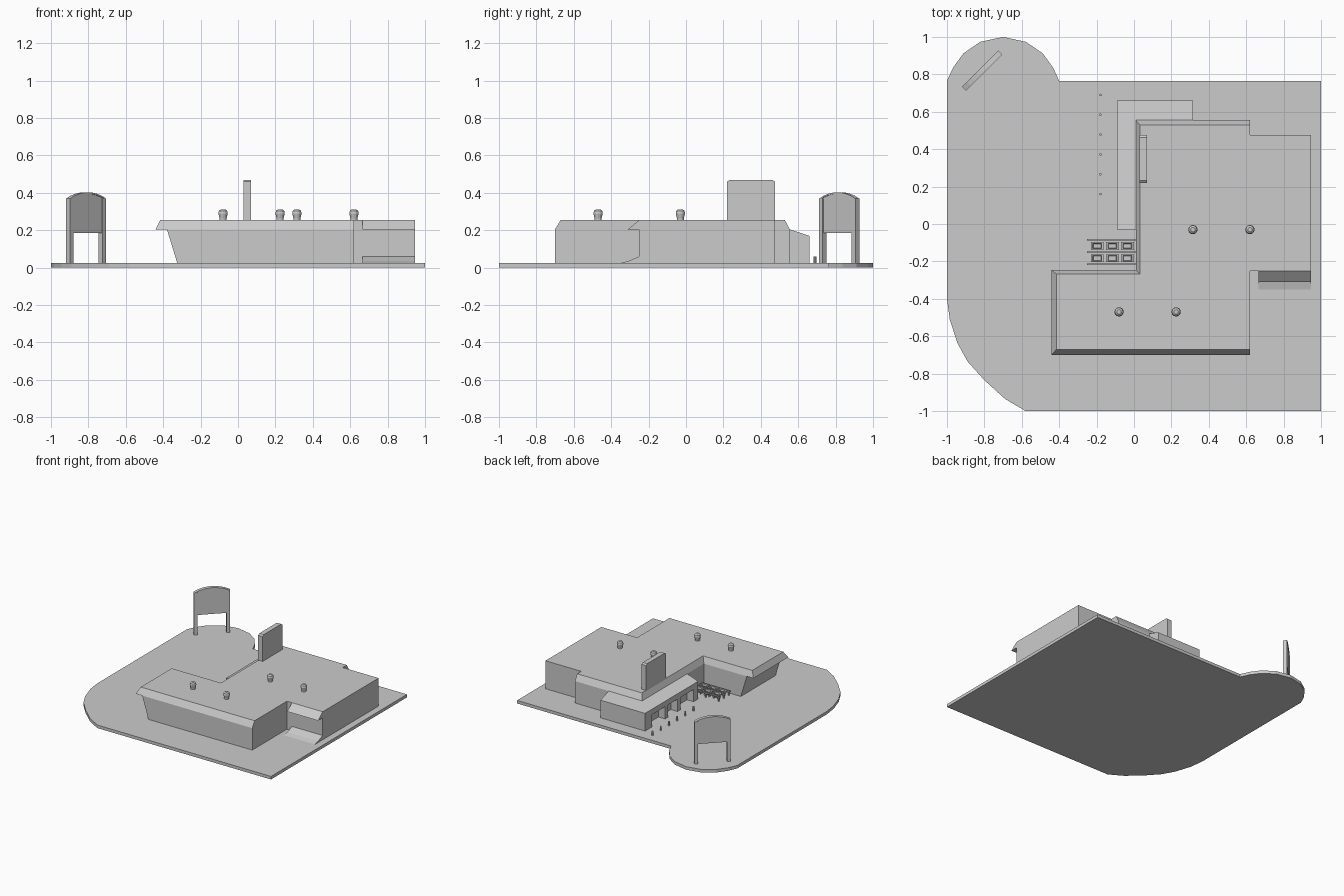
import bpy, bmesh, math
from mathutils import Matrix

if "Cube" in bpy.data.objects:
    bpy.data.objects.remove(bpy.data.objects["Cube"])

G = 0.025   # ground slab height
ROOF = 0.255


def finish(name, bm):
    bmesh.ops.recalc_face_normals(bm, faces=bm.faces)
    me = bpy.data.meshes.new(name)
    bm.to_mesh(me)
    bm.free()
    ob = bpy.data.objects.new(name, me)
    bpy.context.collection.objects.link(ob)
    return ob


def loft(name, rings, matrix=None):
    """Join equal-length rings of 3D points and cap both ends."""
    bm = bmesh.new()
    vs = [[bm.verts.new(p) for p in r] for r in rings]
    n = len(vs[0])
    bm.faces.new(vs[0])
    bm.faces.new(vs[-1])
    for a, b in zip(vs, vs[1:]):
        for i in range(n):
            j = (i + 1) % n
            bm.faces.new((a[i], a[j], b[j], b[i]))
    bmesh.ops.remove_doubles(bm, verts=bm.verts, dist=1e-5)
    if matrix:
        bm.transform(matrix)
    return finish(name, bm)


def prism_x(name, yz, x0, x1, matrix=None):
    return loft(name, [[(x, y, z) for y, z in yz] for x in (x0, x1)], matrix)


def box(name, x0, x1, y0, y1, z0, z1, matrix=None):
    return prism_x(name, [(y0, z0), (y1, z0), (y1, z1), (y0, z1)], x0, x1, matrix)


def lathe(name, x, y, profile, n):
    return loft(name, [[(x + r * math.cos(2 * math.pi * i / n),
                         y + r * math.sin(2 * math.pi * i / n), z) for i in range(n)]
                       for r, z in profile])


# Ground slab with a round lobe and a rounded corner
outline = [(1, -1), (1, 0.765), (-0.4, 0.765)]
outline += [(-0.7 + 0.3 * math.cos(math.radians(a)), 0.7 + 0.3 * math.sin(math.radians(a)))
            for a in (27, 45, 66, 90, 114, 135, 153)]
outline += [(-1, 0.765), (-1, -0.4), (-0.985, -0.51), (-0.945, -0.635), (-0.89, -0.735),
            (-0.8, -0.835), (-0.69, -0.935), (-0.58, -1)]
loft("ground_slab", [[(x, y, z) for x, y in outline] for z in (0, G)])


# Main building: leaning end wall, overhanging fascia, flat roof
def plan(left, front, back, inner_x, inner_y, z):
    return [(x, y, z) for x, y in (
        (left, front), (0.62, front), (0.62, -0.25), (0.945, -0.25), (0.945, 0.475),
        (0.62, 0.475), (0.62, back), (inner_x, back), (inner_x, inner_y), (left, inner_y))]


loft("main_building", [
    plan(-0.325, -0.7, 0.555, 0.01, -0.247, G),
    plan(-0.38, -0.7, 0.555, 0.01, -0.247, 0.205),
    plan(-0.44, -0.7, 0.555, 0.01, -0.247, 0.205),
    plan(-0.415, -0.67, 0.528, 0.032, -0.268, ROOF)])

# Loading dock awning and ramp
prism_x("dock_awning", [(-0.25, 0.205), (-0.31, 0.205), (-0.25, ROOF)], 0.665, 0.945)
prism_x("dock_ramp", [(-0.25, G), (-0.35, G), (-0.31, 0.035), (-0.25, 0.06)], 0.665, 0.945)

# Wrap-around entrance porch with lean-to roof
foot = [(-0.09, -0.03), (-0.09, 0.66), (0.315, 0.66), (0.315, 0.555), (0.01, 0.555), (0.01, -0.03)]
heights = [0.17, 0.17, 0.17, 0.205, 0.205, 0.205]
porch = loft("entrance_porch", [[(x, y, G) for x, y in foot],
                                [(x, y, h) for (x, y), h in zip(foot, heights)]])

# Entrance openings
for i, (y0, y1) in enumerate([(0.03, 0.2), (0.24, 0.36), (0.4, 0.57)]):
    cutter = box(f"opening_cutter_{i}", -0.15, -0.03, y0, y1, 0.01, 0.125)
    cutter.hide_render = True
    cutter.hide_viewport = True
    mod = porch.modifiers.new("opening", 'BOOLEAN')
    mod.object = cutter
    mod.operation = 'DIFFERENCE'
    mod.solver = 'EXACT'

# Upright roof panel with clipped corners
prism_x("roof_panel", [(0.22, 0.2), (0.475, 0.2), (0.475, 0.46), (0.462, 0.47),
                       (0.233, 0.47), (0.22, 0.46)], 0.03, 0.07)

# Roof vents
for i, (x, y) in enumerate([(-0.08, -0.47), (0.225, -0.47), (0.315, -0.03), (0.62, -0.03)]):
    lathe(f"roof_vent_{i}", x, y, [(0.018, 0.25), (0.018, 0.262), (0.025, 0.29),
                                   (0.022, 0.304), (0.012, 0.312)], 12)

# Bollards
for i in range(6):
    lathe(f"bollard_{i}", -0.18, 0.16 + 0.106 * i, [(0.007, G), (0.007, 0.06)], 8)

# Cart bay: rails on posts with open baskets between them
for i, y in enumerate((-0.085, -0.15, -0.215)):
    box(f"cart_rail_{i}", -0.25, 0.01, y - 0.004, y + 0.004, 0.055, 0.063)
    for j, x in enumerate((-0.24, -0.12)):
        box(f"rail_post_{i}_{j}", x - 0.004, x + 0.004, y - 0.004, y + 0.004, G, 0.055)
for i, y in enumerate((-0.117, -0.183)):
    for j, x in enumerate((-0.197, -0.115, -0.035)):
        def rect(w, d, z):
            return [(x - w, y - d, z), (x + w, y - d, z), (x + w, y + d, z), (x - w, y + d, z)]
        loft(f"cart_basket_{i}_{j}", [rect(0.026, 0.015, 0.04), rect(0.034, 0.021, 0.066),
                                      rect(0.024, 0.014, 0.066), rect(0.02, 0.011, 0.045)])
        for k, s in enumerate((-1, 1)):
            box(f"cart_leg_{i}_{j}_{k}", x + s * 0.02 - 0.003, x + s * 0.02 + 0.003,
                y - 0.012, y + 0.012, G, 0.042)

# Diagonal roadside sign: arched panel between two posts
M = Matrix.Translation((-0.812, 0.819, 0)) @ Matrix.Rotation(math.radians(-45), 4, 'Z')
arch = [(-0.135 + 0.27 * i / 8, 0.37 + 0.033 * math.sin(math.pi * i / 8) ** 0.8 if 0 < i < 8 else 0.37)
        for i in range(9)]
prism_x("sign_panel", [(0.135, 0.185), (-0.135, 0.185)] + arch, -0.01, 0.01, M)
prism_x("sign_cap", arch + [(y, z - 0.008) for y, z in reversed(arch)], -0.015, 0.015, M)
for s in (-1, 1):
    box("sign_post_left" if s < 0 else "sign_post_right", -0.015, 0.015,
        min(s * 0.11, s * 0.137), max(s * 0.11, s * 0.137), G, 0.37, M)
